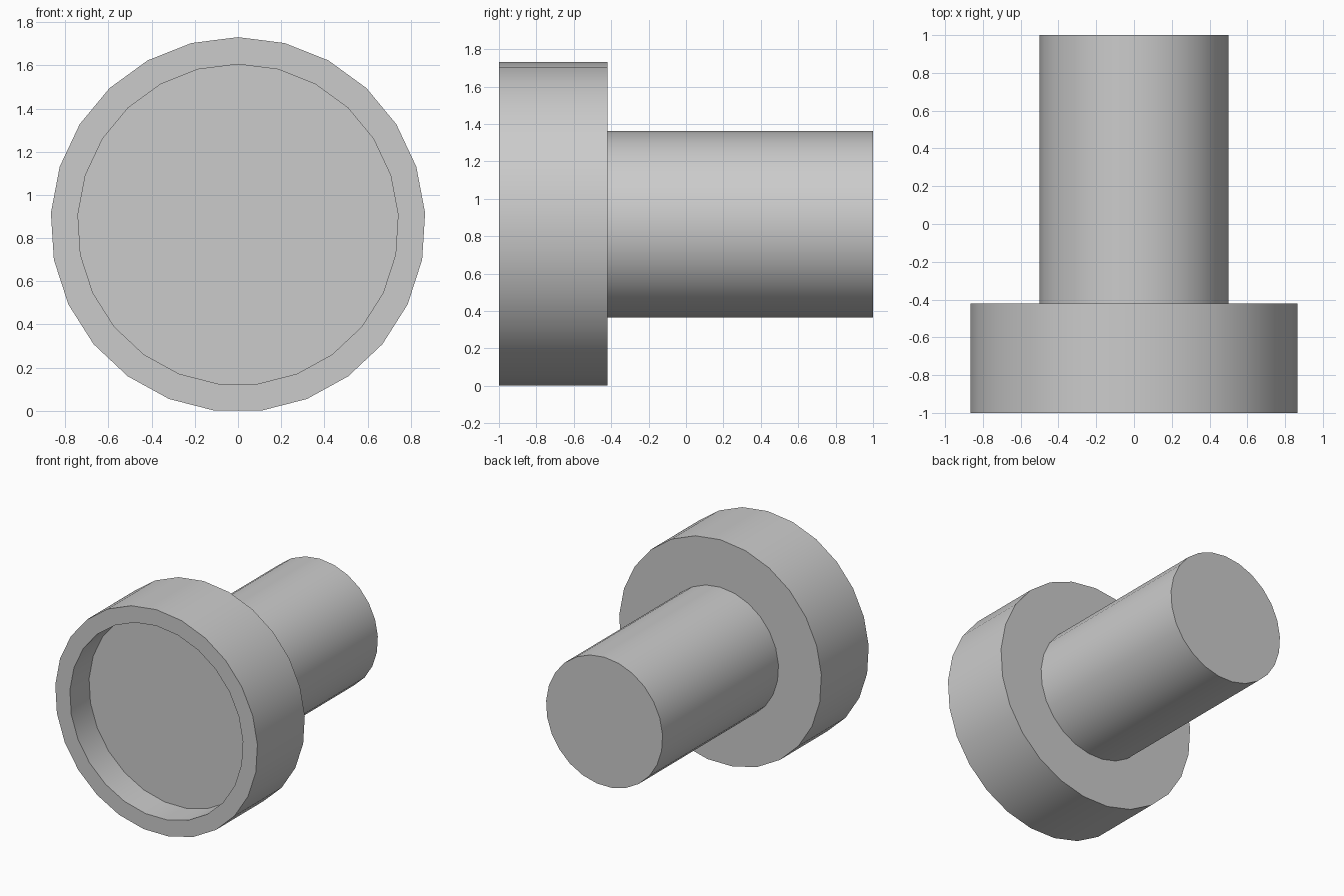
import bpy, bmesh
from math import sin, cos, radians, tau

if "Cube" in bpy.data.objects:
    bpy.data.objects.remove(bpy.data.objects["Cube"])

SIDES = 25          # low-poly round section, vertex at the top, flat at the bottom
CENTRE_Z = 0.862


def lathe(name, profile):
    """Turn (radius, y) points about the y axis, capping both ends."""
    bm = bmesh.new()
    rings = []
    for r, y in profile:
        rings.append([bm.verts.new((r * sin(tau * i / SIDES), y,
                                    r * cos(tau * i / SIDES)))
                      for i in range(SIDES)])
    for a, b in zip(rings, rings[1:]):
        for i in range(SIDES):
            j = (i + 1) % SIDES
            bm.faces.new((a[i], a[j], b[j], b[i]))
    bm.faces.new(rings[0])
    bm.faces.new(rings[-1])
    bmesh.ops.recalc_face_normals(bm, faces=bm.faces)
    mesh = bpy.data.meshes.new(name)
    bm.to_mesh(mesh)
    bm.free()
    obj = bpy.data.objects.new(name, mesh)
    bpy.context.collection.objects.link(obj)
    obj.location.z = CENTRE_Z
    bpy.context.view_layer.objects.active = obj
    obj.select_set(True)
    bpy.ops.object.shade_smooth_by_angle(angle=radians(30))
    return obj


# Recessed head with a plain shaft, in one closed surface
lathe("recessed_head_and_shaft", [
    (0.743, -0.765),   # recess floor
    (0.743, -1.0),     # recess mouth
    (0.8685, -1.0),    # head rim
    (0.8685, -0.42),   # back of head
    (0.5, -0.42),      # shaft root
    (0.5, 1.0),        # shaft end
])
